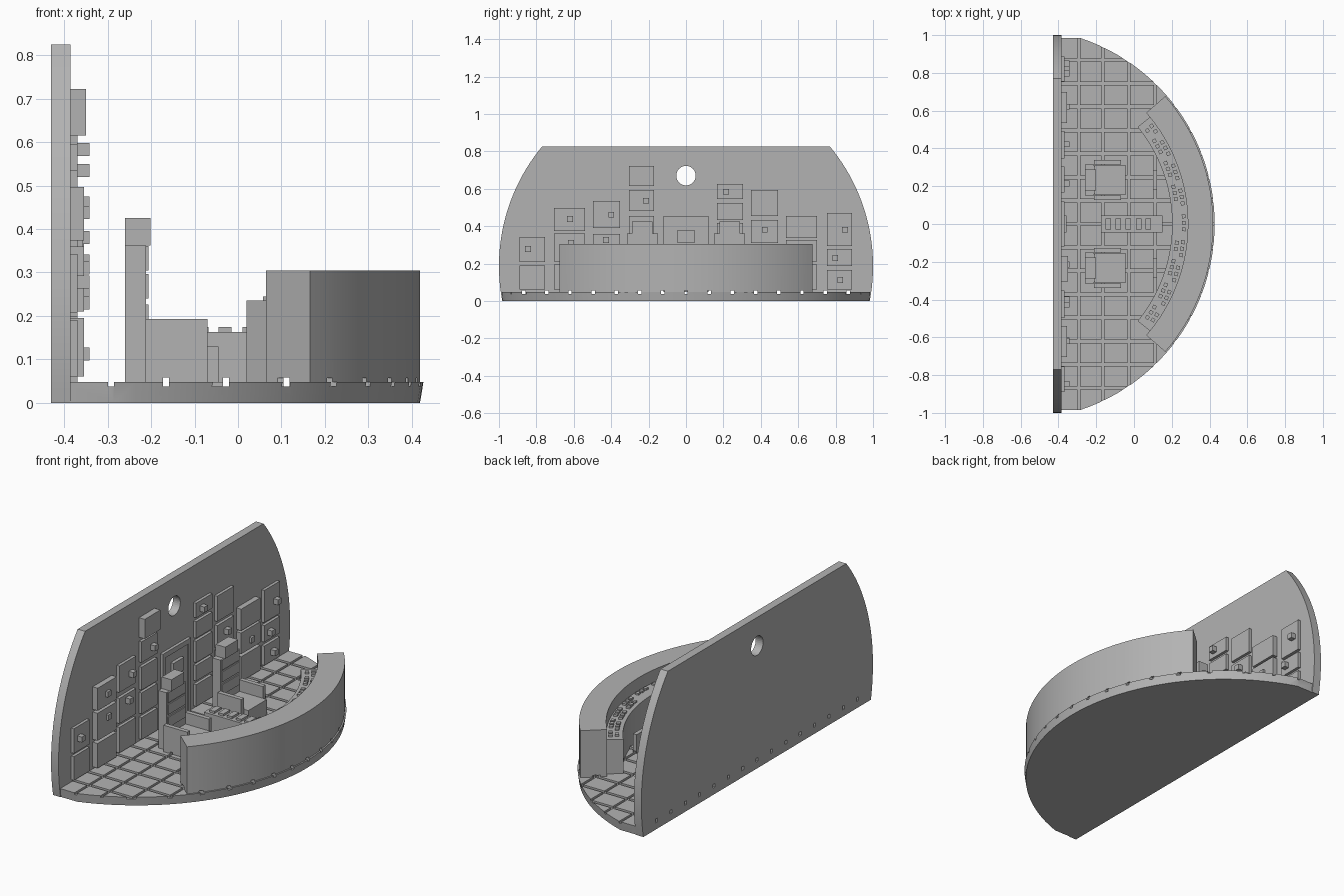
import bpy, bmesh, math
from mathutils import Vector

cube = bpy.data.objects.get("Cube")
if cube:
    bpy.data.objects.remove(cube, do_unlink=True)

grey = bpy.data.materials.new("plain grey")
grey.use_nodes = True
grey.diffuse_color = (0.45, 0.45, 0.45, 1)
grey.node_tree.nodes["Principled BSDF"].inputs["Base Color"].default_value = grey.diffuse_color

FLOOR = 0.048
WALL = -0.385
CX = -0.61          # shared centre of the curved floor and console


def finish(name, bm):
    bmesh.ops.recalc_face_normals(bm, faces=bm.faces)
    mesh = bpy.data.meshes.new(name)
    bm.to_mesh(mesh)
    bm.free()
    ob = bpy.data.objects.new(name, mesh)
    bpy.context.collection.objects.link(ob)
    mesh.materials.append(grey)
    return ob


def add_box(bm, x, y, z):
    lo, hi = Vector((x[0], y[0], z[0])), Vector((x[1], y[1], z[1]))
    verts = bmesh.ops.create_cube(bm, size=1)["verts"]
    for v in verts:
        v.co = (lo + hi) / 2 + v.co * (hi - lo)
    return verts


def boxes(name, items):
    bm = bmesh.new()
    for it in items:
        add_box(bm, *it)
    return finish(name, bm)


def prism(name, bottom, top):
    bm = bmesh.new()
    a = [bm.verts.new(p) for p in bottom]
    b = [bm.verts.new(p) for p in top]
    bm.faces.new(a)
    bm.faces.new(b)
    for i in range(len(a)):
        j = (i + 1) % len(a)
        bm.faces.new((a[i], a[j], b[j], b[i]))
    return finish(name, bm)


def arc(r, deg, n=48):
    angles = [math.radians(-deg + 2 * deg * i / n) for i in range(n + 1)]
    return [(CX + r * math.cos(t), r * math.sin(t)) for t in angles]


def ring(name, r0, r1, deg, z1):
    outline = arc(r1, deg) + arc(r0, deg)[::-1]
    return prism(name, [(x, y, FLOOR) for x, y in outline], [(x, y, z1) for x, y in outline])


def cut(ob, cutter):
    mod = ob.modifiers.new("cut", "BOOLEAN")
    mod.operation = "DIFFERENCE"
    mod.solver = "EXACT"
    mod.object = cutter


# Grid cutters for the floor channels, and the round wall opening
bars_x = boxes("channel_cutter_lengthwise",
               [((-0.6, 0.6), (k * 0.124 - 0.009, k * 0.124 + 0.009), (0.037, 0.057))
                for k in range(-7, 8)])
bars_y = boxes("channel_cutter_crosswise",
               [((x - 0.007, x + 0.007), (-1.2, 1.2), (0.038, 0.058))
                for x in (-0.292, -0.166, -0.028, 0.112)])
bm = bmesh.new()
bmesh.ops.create_cone(bm, cap_ends=True, segments=32, radius1=0.052, radius2=0.052, depth=0.3)
for v in bm.verts:
    v.co = (v.co.z - 0.4, v.co.x, v.co.y + 0.67)
hole = finish("round_opening_cutter", bm)
for c in (bars_x, bars_y, hole):
    c.hide_render = True
    c.hide_viewport = True
    c.display_type = "WIRE"

# Floor: a segment of a disc, slightly narrower underneath
rim = [(WALL - 0.02, -0.985)] + arc(1.037, 71.8) + [(WALL - 0.02, 0.985)]
floor = prism("floor", [((x - WALL) * 0.99 + WALL, y * 0.994, 0) for x, y in rim],
              [(x, y, FLOOR) for x, y in rim])

# Back wall: circle of radius one, flat at top and bottom
mid = 0.187
low, high = math.asin(-mid), math.asin(0.825 - mid)
side = [low + (high - low) * i / 24 for i in range(25)]
profile = [(math.cos(t), mid + math.sin(t)) for t in side]
profile += [(-y, z) for y, z in reversed(profile)]
wall = prism("back_wall", [(-0.43, y, z) for y, z in profile],
             [(WALL, y, z) for y, z in profile])
cut(wall, hole)

# Curved console: tall outer rail and lower desk
rail = ring("console_rail", 0.895, 1.029, 41.1, 0.305)
desk = ring("console_desk", 0.812, 0.896, 39.2, 0.235)

# Console buttons in two curved rows
bm = bmesh.new()
for i in range(-16, 17):
    for row, r in enumerate((0.842, 0.874)):
        if (i + row) % 4 == 3 or (row == 0 and abs(i) < 3):
            continue
        t = math.radians(i * 2.25 + row * 0.4)
        for v in add_box(bm, (r - 0.01, r + 0.01), (-0.01, 0.01), (0.23, 0.245)):
            x, y = v.co.x, v.co.y
            v.co.x = CX + x * math.cos(t) - y * math.sin(t)
            v.co.y = x * math.sin(t) + y * math.cos(t)
finish("console_buttons", bm)

# Centre console with its row of keys
centre = boxes("centre_console", [((-0.175, 0.15), (-0.045, 0.045), (FLOOR, 0.163))])
boxes("centre_keys", [((x - 0.015, x + 0.015), (-0.03, 0.03), (0.16, 0.175))
                      for x in (-0.137, -0.083, -0.03, 0.025, 0.075)])

grooved = [floor, wall, rail, desk, centre]

# Two chairs and the foot plates in front of them
for label, s in (("right", -1), ("left", 1)):
    c = s * 0.233

    def at(w):
        return (c - w, c + w)

    grooved.append(boxes(label + "_chair_seat", [((-0.21, -0.045), at(0.08), (FLOOR, 0.13))]))
    grooved.append(boxes(label + "_chair_back", [((-0.26, -0.212), at(0.083), (FLOOR, 0.362))]))
    boxes(label + "_chair_headrest", [((-0.26, -0.201), at(0.055), (0.362, 0.425))])
    boxes(label + "_chair_pads", [((-0.214, -0.206), at(0.075), (z, z + 0.056))
                                  for z in (0.17, 0.24, 0.305)])
    for part, d in (("inner", -s), ("outer", s)):
        e = c + d * 0.093
        grooved.append(boxes(label + "_chair_" + part + "_arm",
                             [((-0.213, -0.07), (e - 0.012, e + 0.012), (FLOOR, 0.193))]))
    grooved.append(boxes(label + "_foot_plate", [((0.1, 0.122), at(0.05), (FLOOR, 0.15))]))

for ob in grooved:
    cut(ob, bars_x)
    cut(ob, bars_y)

# Wall panels: column limits in y, depth, then (bottom, top) of each panel
columns = [
    (-0.89, -0.755, 0.016, [(0.06, 0.19), (0.207, 0.342)]),
    (-0.705, -0.54, 0.03, [(0.06, 0.195), (0.21, 0.36), (0.374, 0.497)]),
    (-0.497, -0.353, 0.016, [(0.06, 0.2), (0.22, 0.358), (0.39, 0.535)]),
    (-0.305, -0.17, 0.016, [(0.06, 0.18), (0.2, 0.315), (0.33, 0.455), (0.48, 0.594)]),
    (0.166, 0.305, 0.016, [(0.06, 0.18), (0.2, 0.285), (0.3, 0.417), (0.433, 0.524), (0.545, 0.625)]),
    (0.348, 0.492, 0.016, [(0.06, 0.18), (0.2, 0.295), (0.31, 0.433), (0.455, 0.594)]),
    (0.535, 0.7, 0.03, [(0.06, 0.195), (0.21, 0.325), (0.337, 0.455)]),
    (0.754, 0.888, 0.016, [(0.06, 0.166), (0.187, 0.278), (0.294, 0.47)]),
]
for n, (y0, y1, depth, spans) in enumerate(columns):
    boxes("wall_panels_%d" % (n + 1),
          [((WALL - 0.01, WALL + depth), (y0, y1), z) for z in spans])
boxes("tall_wall_panel", [((WALL - 0.01, -0.35), (-0.305, -0.17), (0.615, 0.722))])

# Small square knobs on the panels
knobs = [(-0.845, 0.278), (-0.62, 0.438), (-0.615, 0.31), (-0.4, 0.46), (-0.428, 0.326),
         (-0.214, 0.535), (0.214, 0.583), (0.422, 0.38), (0.62, 0.26),
         (0.85, 0.38), (0.797, 0.23), (0.824, 0.112)]
boxes("panel_knobs", [((WALL, -0.342), (y - 0.015, y + 0.015), (z - 0.015, z + 0.015))
                      for y, z in knobs])

# Doorway between the chairs: nested frame with a raised screen
bm = bmesh.new()
for w, z, d in ((0.12, 0.455, 0.016), (0.098, 0.428, 0.01), (0.045, 0.38, 0.028)):
    base = 0.31 if w < 0.05 else FLOOR
    if w == 0.12:
        add_box(bm, (WALL - 0.01, WALL + d), (-w, -0.098), (base, z))
        add_box(bm, (WALL - 0.01, WALL + d), (0.098, w), (base, z))
        add_box(bm, (WALL - 0.01, WALL + d), (-0.098, 0.098), (0.428, z))
    else:
        add_box(bm, (WALL - 0.01, WALL + d), (-w, w), (base, z))
finish("doorway", bm)

# Smooth the curved parts, keeping their edges sharp
bpy.ops.object.select_all(action="DESELECT")
for ob in (floor, wall, rail, desk):
    ob.select_set(True)
bpy.context.view_layer.objects.active = floor
bpy.ops.object.shade_smooth_by_angle(angle=math.radians(30))
